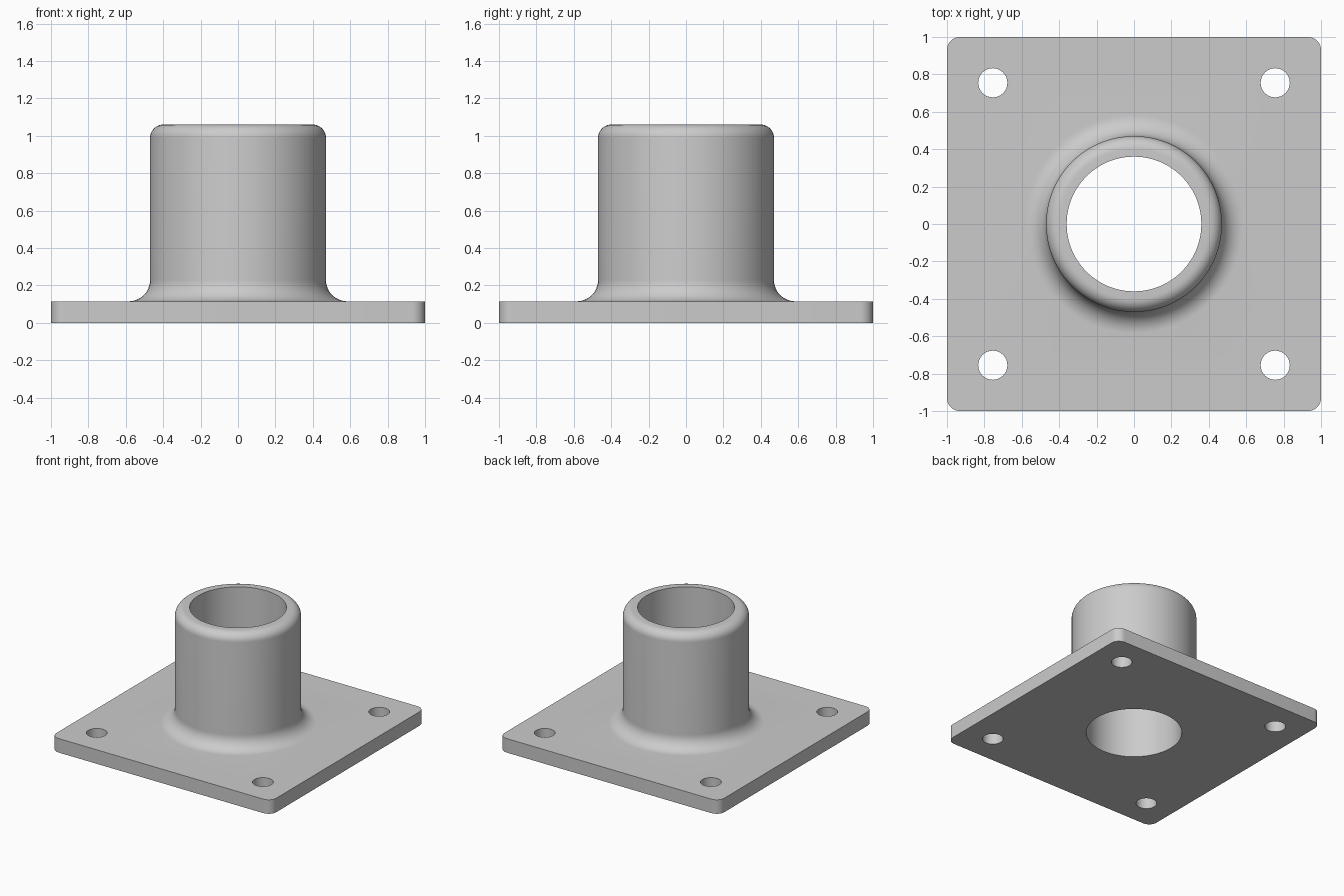
import bpy, bmesh
from math import sin, cos, pi, radians

cube = bpy.data.objects.get("Cube")
if cube:
    bpy.data.objects.remove(cube, do_unlink=True)

PLATE, TOP = 0.115, 1.06          # plate thickness, overall height
OUTER, BORE = 0.47, 0.36          # tube radii
FILLET, ROUND, CORNER = 0.115, 0.07, 0.07
HOLE, HOLE_POS = 0.078, 0.755
SEG = 96


def arc(cx, cy, r, a0, a1, n):
    return [(cx + r * cos(radians(a0 + (a1 - a0) * i / n)),
             cy + r * sin(radians(a0 + (a1 - a0) * i / n))) for i in range(n + 1)]


def circle(cx, cy, r, n):
    return arc(cx, cy, r, 0, 360, n)[:-1]


bm = bmesh.new()


def loop(points, z):
    return [bm.verts.new((x, y, z)) for x, y in points]


def bridge(a, b):
    for i in range(len(a)):
        j = (i + 1) % len(a)
        bm.faces.new((a[i], a[j], b[j], b[i]))


def fill(loops, up):
    edges = []
    for lp in loops:
        for i, v in enumerate(lp):
            w = lp[(i + 1) % len(lp)]
            edges.append(bm.edges.get((v, w)) or bm.edges.new((v, w)))
    bmesh.ops.triangle_fill(bm, use_beauty=True, edges=edges, normal=(0, 0, up))


# Plate outline with rounded corners, and the four bolt holes
c = 1 - CORNER
outline = []
for k, (sx, sy) in enumerate([(1, 1), (-1, 1), (-1, -1), (1, -1)]):
    outline += arc(sx * c, sy * c, CORNER, 90 * k, 90 * k + 90, 8)
shapes = [outline] + [circle(sx * HOLE_POS, sy * HOLE_POS, HOLE, 32)
                      for sx in (-1, 1) for sy in (-1, 1)]
lower = [loop(s, 0) for s in shapes]
upper = [loop(s, PLATE) for s in shapes]
for a, b in zip(lower, upper):
    bridge(a, b)

# Tube: root fillet, outer wall, rounded rim, then down the bore
profile = arc(OUTER + FILLET, PLATE + FILLET, FILLET, 270, 180, 12)
profile += arc(OUTER - ROUND, TOP - ROUND, ROUND, 0, 90, 10)
profile += [(BORE, TOP), (BORE, 0)]
rings = [loop(circle(0, 0, r, SEG), z) for r, z in profile]
for a, b in zip(rings, rings[1:]):
    bridge(a, b)

# Top and bottom faces of the plate
fill(upper + [rings[0]], 1)
fill(lower + [rings[-1]], -1)
bmesh.ops.recalc_face_normals(bm, faces=bm.faces[:])

mesh = bpy.data.meshes.new("flanged_tube")
bm.to_mesh(mesh)
bm.free()
flange = bpy.data.objects.new("flanged_tube", mesh)
bpy.context.collection.objects.link(flange)

# Plain grey metal
grey = bpy.data.materials.new("grey")
grey.use_nodes = True
colour = (0.6, 0.6, 0.6, 1)
grey.diffuse_color = colour
grey.node_tree.nodes["Principled BSDF"].inputs["Base Color"].default_value = colour
mesh.materials.append(grey)

bpy.ops.object.select_all(action='DESELECT')
flange.select_set(True)
bpy.context.view_layer.objects.active = flange
bpy.ops.object.shade_smooth_by_angle(angle=radians(30))
